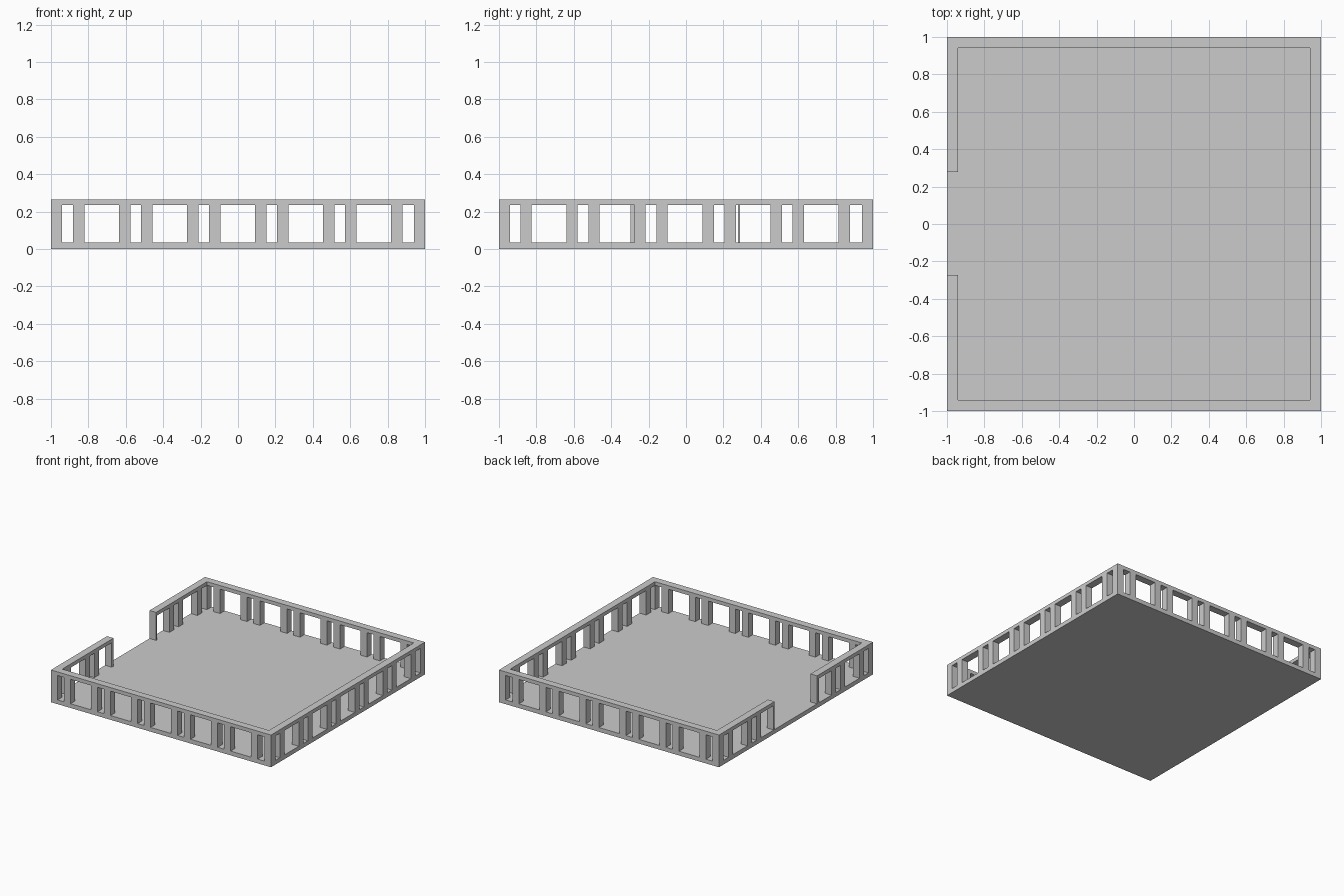
import bpy, bmesh

if "Cube" in bpy.data.objects:
    bpy.data.objects.remove(bpy.data.objects["Cube"])

T = 0.06               # wall thickness
Z0, Z1, Z2 = 0.035, 0.235, 0.265   # floor top, opening top, rail top
PITCH = 0.3637


def boxes(name, items):
    """One object from axis-aligned boxes (x0, x1, y0, y1, z0, z1)."""
    bm = bmesh.new()
    for x0, x1, y0, y1, z0, z1 in items:
        verts = bmesh.ops.create_cube(bm, size=1)["verts"]
        for v in verts:
            v.co.x = x0 if v.co.x < 0 else x1
            v.co.y = y0 if v.co.y < 0 else y1
            v.co.z = z0 if v.co.z < 0 else z1
    me = bpy.data.meshes.new(name)
    bm.to_mesh(me)
    bm.free()
    ob = bpy.data.objects.new(name, me)
    bpy.context.collection.objects.link(ob)
    return ob


# Floor slab
boxes("floor", [(-1, 1, -1, 1, 0, Z0)])

# Top rails; the left one is broken by the entrance
GAP0, GAP1 = -0.273, 0.279
boxes("top_rail", [
    (-1, 1, -1, -1 + T, Z1, Z2),
    (-1, 1, 1 - T, 1, Z1, Z2),
    (1 - T, 1, -1 + T, 1 - T, Z1, Z2),
    (-1, -1 + T, -1 + T, GAP0, Z1, Z2),
    (-1, -1 + T, GAP1, 1 - T, Z1, Z2)])

# Corner posts
boxes("corner_posts", [(min(sx, sx * (1 - T)), max(sx, sx * (1 - T)),
                        min(sy, sy * (1 - T)), max(sy, sy * (1 - T)), Z0, Z1)
                       for sx in (-1, 1) for sy in (-1, 1)])

# Paired posts between narrow and wide openings
spans = []
for i in range(5):
    a = -0.822 + i * PITCH
    spans += [(a - T, a), (a + 0.186, a + 0.186 + T)]

boxes("front_posts", [(a, b, -1, -1 + T, Z0, Z1) for a, b in spans])
boxes("back_posts", [(a, b, 1 - T, 1, Z0, Z1) for a, b in spans])
side = [(a - 0.003, b - 0.003) for a, b in spans]
boxes("right_posts", [(1 - T, 1, a, b, Z0, Z1) for a, b in side])
boxes("left_posts", [(-1, -1 + T, a, b, Z0, Z1) for a, b in side
                     if b < GAP0 or a > GAP1])

# Slim posts beside the entrance
boxes("entrance_posts", [(-1, -1 + T, -0.297, GAP0, Z0, Z1),
                         (-1, -1 + T, GAP1, 0.289, Z0, Z1)])
